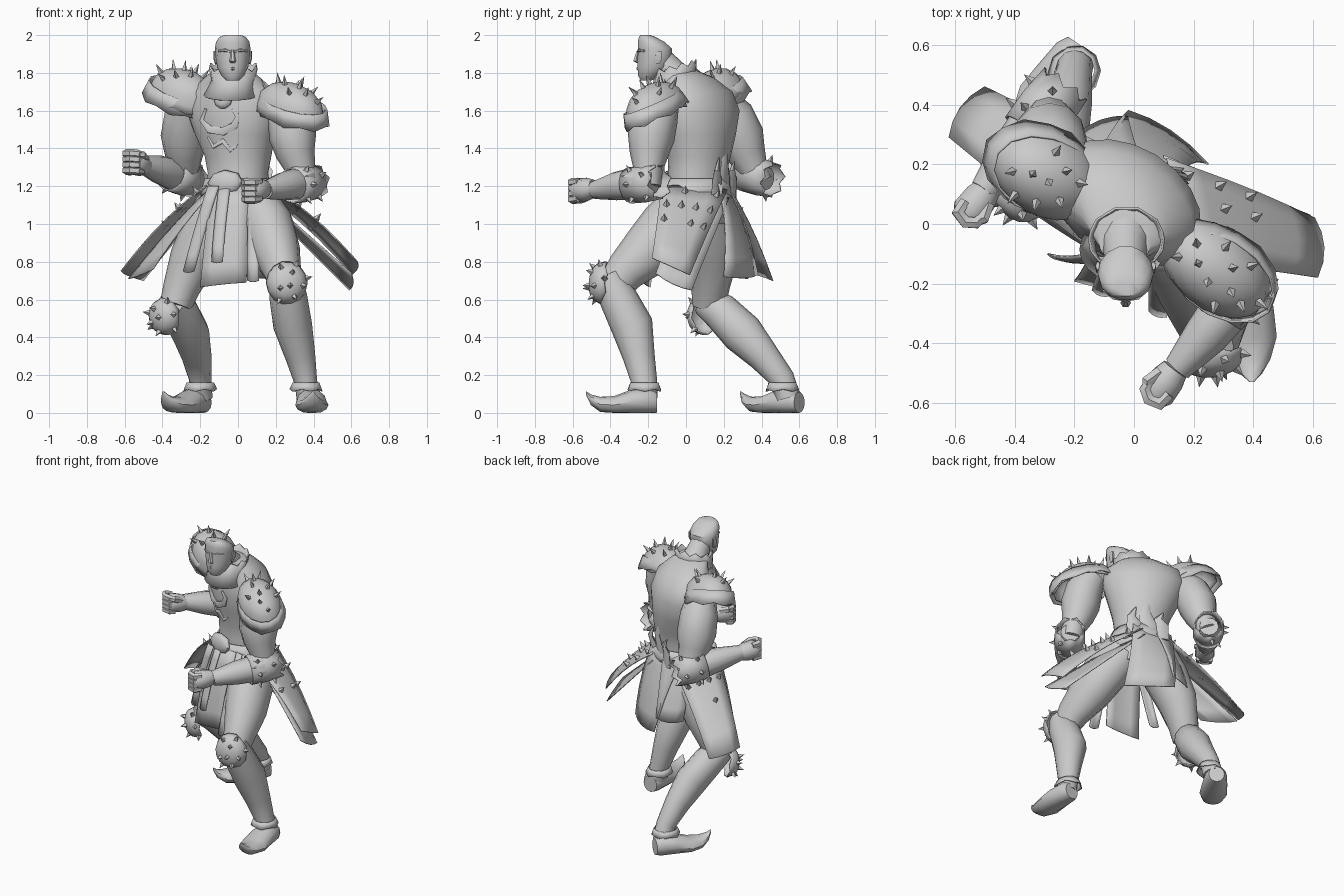
import bpy, bmesh, math, random
from mathutils import Vector as V
from mathutils.bvhtree import BVHTree

if "Cube" in bpy.data.objects:
    bpy.data.objects.remove(bpy.data.objects["Cube"])

random.seed(4)
UP = V((0, 0, 1))
grey = bpy.data.materials.new("plain_grey")
grey.diffuse_color = (0.6, 0.6, 0.6, 1)
grey.use_nodes = True
grey.node_tree.nodes["Principled BSDF"].inputs["Base Color"].default_value = grey.diffuse_color


def finish(name, bm, angle=40, thick=0):
    bmesh.ops.recalc_face_normals(bm, faces=bm.faces[:])
    me = bpy.data.meshes.new(name)
    bm.to_mesh(me)
    bm.free()
    me.materials.append(grey)
    for p in me.polygons:
        p.use_smooth = True
    me.set_sharp_from_angle(angle=math.radians(angle))
    ob = bpy.data.objects.new(name, me)
    bpy.context.collection.objects.link(ob)
    if thick:
        m = ob.modifiers.new("thickness", "SOLIDIFY")
        m.thickness, m.offset = thick, 0
    return ob


def tube(name, pts, ref=(1, 0, 0), axis=None, n=12, caps=True, jag=0, thick=0, floor=False, angle=40):
    """Elliptical rings (x, y, z, a, b) swept along a path; jag makes a toothed first rim."""
    bm = bmesh.new()
    P = [V(p[:3]) for p in pts]
    rings = []
    for i, p in enumerate(pts):
        t = V(axis) if axis else P[min(i + 1, len(P) - 1)] - P[max(i - 1, 0)]
        t.normalize()
        u = V(ref) - t * V(ref).dot(t)
        u.normalize()
        w = t.cross(u)
        ring = []
        for k in range(n):
            f = 2 * math.pi * k / n
            co = P[i] + u * p[3] * math.cos(f) + w * p[4] * math.sin(f)
            if i == 0 and k % 2:
                co -= t * jag
            if floor:
                co.z = max(co.z, 0)
            ring.append(bm.verts.new(co))
        rings.append(ring)
    for r, s in zip(rings, rings[1:]):
        for k in range(n):
            bm.faces.new((r[k], r[(k + 1) % n], s[(k + 1) % n], s[k]))
    if caps:
        bm.faces.new(rings[0])
    if caps or pts[-1][3] < pts[0][3] * 0.5:
        bm.faces.new(rings[-1])
    return finish(name, bm, angle, thick)


def dome(name, c, axis, a, b, h, ref=(1, 0, 0), jag=0.0, n=14):
    d = V(axis).normalized()
    prof = [(-0.25, 1.07), (0, 1), (0.4, 0.92), (0.75, 0.68), (0.95, 0.36), (1, 0.1)]
    return tube(name, [(*(V(c) + d * h * t), a * r, b * r) for t, r in prof],
                ref, tuple(d), n, False, jag, 0.008)


def panel(name, t0, t1, b1, b0, bulge=0.025, tip=0.02):
    """Hanging cloth between a top edge and a bottom edge, bowed outward."""
    t0, t1, b0, b1 = map(V, (t0, t1, b0, b1))
    nrm = (t1 - t0).cross(b0 - t0).normalized()
    mid = (t0 + t1 + b0 + b1) / 4
    if nrm.dot(V((mid.x, mid.y - 0.06, 0.2))) < 0:
        nrm = -nrm
    bm = bmesh.new()
    nu, nv = 4, 5
    g = []
    for j in range(nv + 1):
        v = j / nv
        row = []
        for i in range(nu + 1):
            u = i / nu
            arch = 4 * u * (1 - u)
            co = t0.lerp(t1, u).lerp(b0.lerp(b1, u), v)
            co += nrm * bulge * (arch * 0.6 + math.sin(v * math.pi) * 0.8)
            co += (b0 - t0).normalized() * tip * arch * v
            row.append(bm.verts.new(co))
        g.append(row)
    for j in range(nv):
        for i in range(nu):
            bm.faces.new((g[j][i], g[j][i + 1], g[j + 1][i + 1], g[j + 1][i]))
    return finish(name, bm, 50, 0.006)


def spikes(name, ob, count, rule, r=0.02, h=0.045, gap=0.06, out=None):
    """Four-sided studs on faces of a part that satisfy the rule."""
    bm = bmesh.new()
    faces = [p for p in ob.data.polygons if rule(p.center, p.normal)]
    random.shuffle(faces)
    used = []
    for p in faces:
        if len(used) == count or any((p.center - q).length < gap for q in used):
            continue
        used.append(p.center.copy())
        nrm = -p.normal if out and p.normal.dot(V(out)) < 0 else p.normal.copy()
        m = nrm.to_track_quat('Z', 'Y').to_matrix().to_4x4()
        m.translation = p.center + nrm * h * 0.4
        bmesh.ops.create_cone(bm, segments=4, radius1=r, radius2=0, depth=h, cap_ends=True, matrix=m)
    return finish(name, bm, 20)


# Torso, twisted so the left shoulder leads
TW = (0.85, -0.52, 0)
torso = tube("torso", [(0, .07, 1.0, .15, .13), (0, .06, 1.14, .185, .16), (0, .06, 1.27, .165, .15),
                       (.0, .07, 1.36, .185, .16), (-.015, .07, 1.47, .225, .18), (-.025, .07, 1.6, .27, .19),
                       (-.03, .06, 1.7, .25, .16), (-.03, .02, 1.775, .16, .115), (-.03, -.05, 1.82, .09, .09)],
             TW, (0, 0, 1), 20)
tube("belt", [(0, .06, 1.15, .2, .172), (0, .06, 1.18, .2, .174), (0, .06, 1.24, .178, .16)],
     TW, (0, 0, 1), 20, False, .02, .008)
tree = BVHTree.FromPolygons([v.co for v in torso.data.vertices], [p.vertices[:] for p in torso.data.polygons])


def on_chest(name, path, r):
    pts = []
    for i, (x, z) in enumerate(path):
        y = tree.ray_cast(V((x, -1, z)), V((0, 1, 0)))[0].y
        k = r * (0.35 + 0.65 * math.sin(math.pi * i / (len(path) - 1)))
        pts.append((x, y - r * .2, z, k * .5, k))
    tube(name, pts, (0, 1, 0), n=6)


# Raised chest emblem, medallion and buckle
on_chest("chest_crescent", [(-.17, 1.61), (-.19, 1.55), (-.15, 1.5), (-.08, 1.49), (-.02, 1.52), (0, 1.57), (-.03, 1.61)], .025)
on_chest("chest_curl", [(-.16, 1.46), (-.13, 1.41), (-.08, 1.44), (-.04, 1.39), (.0, 1.42)], .016)
dome("medallion", (-.08, -.13, 1.66), (-.3, -1, .25), .045, .045, .02, n=10)
dome("belt_buckle", (-.07, -.1, 1.22), (-.35, -1, .1), .09, .06, .025, n=8, jag=.01)

# Back waist ornament with pointed flames
for i, (dx, w, h) in enumerate([(-.08, .045, 1.33), (0, .055, 1.42), (.08, .045, 1.35)]):
    cx, cy = .06 + dx, .205 - dx * .5
    tube(f"back_flame_{i}", [(cx, cy - .005, 1.14, w * 1.2, .014), (cx, cy, 1.24, w, .014),
                             (cx + .02, cy, 1.33 if i == 1 else 1.28, w * .6, .012),
                             (cx - .01, cy + .01, h, .004, .004)], TW, n=6)

# Neck, toothed collar and head
tube("neck", [(-.03, -.03, 1.74, .1, .1), (-.03, -.08, 1.81, .075, .075), (-.03, -.14, 1.88, .065, .065)])
tube("collar_outer", [(-.025, -.05, 1.82, .125, .11), (-.025, -.06, 1.76, .11, .115), (-.04, -.085, 1.68, .14, .11)],
     axis=(0, .25, -1), n=20, caps=False, jag=.025, thick=.008)
tube("head", [(-.028, -.21, 1.76, .035, .03), (-.028, -.195, 1.785, .06, .06), (-.028, -.17, 1.83, .082, .088),
              (-.028, -.165, 1.88, .09, .093), (-.028, -.165, 1.93, .094, .092), (-.028, -.185, 1.965, .088, .072),
              (-.028, -.205, 1.99, .07, .045), (-.028, -.215, 2.0, .045, .028)], axis=(0, 0, 1), n=14)
tube("nose", [(-.028, -.25, 1.925, .009, .008), (-.028, -.26, 1.89, .012, .012), (-.028, -.265, 1.863, .018, .016),
              (-.028, -.255, 1.852, .012, .008)], axis=(0, 0, 1), n=6)
tube("mouth", [(-.06, -.238, 1.82, .005, .004), (-.028, -.255, 1.823, .01, .009), (.004, -.238, 1.82, .005, .004)],
     (0, 0, 1), n=6)
for s, side in ((1, "left"), (-1, "right")):
    x = lambda d: -.028 + s * d
    tube(f"brow_{side}", [(x(.008), -.252, 1.912, .008, .008), (x(.04), -.246, 1.92, .009, .009),
                          (x(.075), -.22, 1.917, .006, .006)], (0, 0, 1), n=6)
    tube(f"ear_{side}", [(x(.085), -.15, 1.85, .01, .012), (x(.093), -.145, 1.88, .01, .022),
                         (x(.093), -.14, 1.915, .008, .014)], n=6)

# Arms: shoulder pads, upper arms, bracers and fists
arms = {
    "left": dict(up=[(.24, -.12, 1.66, .09), (.275, -.16, 1.57, .12), (.29, -.185, 1.46, .125), (.305, -.195, 1.37, .103),
                     (.335, -.2, 1.28, .076), (.35, -.2, 1.2, .068)],
                 fore=[(.385, -.17, 1.22, .06), (.345, -.24, 1.22, .088), (.24, -.375, 1.2, .075), (.145, -.485, 1.18, .048)],
                 fist=(.09, -.55, 1.18), palm=-1, pad=(.285, -.165, 1.615), ax=(.08, -.36, .92), ref=(.76, -.65, 0), rad=(.215, .13)),
    "right": dict(up=[(-.24, .17, 1.66, .09), (-.27, .24, 1.57, .12), (-.285, .29, 1.46, .125), (-.285, .32, 1.37, .103),
                      (-.285, .36, 1.28, .076), (-.285, .39, 1.22, .068)],
                  fore=[(-.26, .43, 1.24, .06), (-.315, .36, 1.25, .088), (-.42, .22, 1.29, .075), (-.505, .11, 1.315, .048)],
                  fist=(-.54, .055, 1.32), palm=1, pad=(-.295, .165, 1.685), ax=(.2, -.38, .9), ref=(.82, -.5, 0), rad=(.205, .135)),
}
for side, a in arms.items():
    dbl = lambda L: [(*p, p[3]) for p in L]
    tube(f"upper_arm_{side}", dbl(a["up"]))
    tube(f"forearm_{side}", dbl(a["fore"]), (0, 0, 1))
    e, f = V(a["fore"][0][:3]), V(a["fore"][3][:3])
    d = (f - e).normalized()
    q = [(*(e + d * t), r, r) for t, r in ((-.02, .088), (.06, .096), (.16, .092))]
    cuff = tube(f"elbow_cuff_{side}", q, (0, 0, 1), n=14, caps=False, jag=.03, thick=.008)
    out = d.cross(UP) * a["palm"]
    spikes(f"elbow_spikes_{side}", cuff, 9, lambda c, n: n.dot(out) > -.2, gap=.045)
    # Fist with curled fingers and a thumb
    c, s = V(a["fist"]), UP.cross(d) * a["palm"]
    pt = lambda o, dd, ss, z, r: (*(o + d * dd + s * ss + UP * z), r, r)
    tube(f"hand_{side}", [pt(c, -.08, 0, 0, .048), pt(c, -.04, 0, 0, .06), pt(c, .02, 0, 0, .064), pt(c, .05, 0, 0, .045)],
         (0, 0, 1), n=10)
    for i in range(4):
        z = (i - 1.5) * .03
        tube(f"finger_{side}_{i}", [pt(c, .0, -.035, z, .02), pt(c, .045, -.03, z, .024), pt(c, .055, .01, z, .023),
                                    pt(c, .035, .04, z, .022), pt(c, .0, .045, z, .015)], (0, 0, 1), n=6)
    tube(f"thumb_{side}", [pt(c, -.04, .035, .03, .022), pt(c, .01, .05, .045, .022), pt(c, .04, .035, .04, .014)],
         (0, 0, 1), n=6)
    # Layered pad, long across the shoulder and dropping toward the front
    p, ax, ref = V(a["pad"]), V(a["ax"]).normalized(), a["ref"]
    ra, rb = a["rad"]
    o = V(ref) * -a["palm"]
    top = dome(f"shoulder_pad_{side}", p - o * .01, ax, ra * .92, rb, .125, ref, .012, 18)
    tube(f"shoulder_wing_{side}", [(*(p + o * .02 - ax * .045), ra * .98, rb * 1.12), (*(p + o * .01 + ax * .03), ra * .93, rb)],
         ref, tuple(ax), 14, False, .018, .008)
    spikes(f"shoulder_spikes_{side}", top, 11, lambda c, n: n.z > .5 and (c - p).dot(ax) > .03, .018, .065, .06)

# Legs: thighs, boots, knee guards and curled shoes
legs = {
    "left": dict(thigh=[(.09, .0, 1.1, .13, .14), (.16, -.09, .98, .14, .16), (.2, -.2, .86, .13, .145), (.235, -.32, .75, .1, .11),
                        (.25, -.38, .67, .08, .09)],
                 shin=[(.255, -.41, .73, .08, .08), (.265, -.365, .62, .1, .1), (.29, -.285, .46, .103, .112), (.33, -.25, .3, .08, .085),
                       (.36, -.22, .16, .06, .068), (.375, -.22, .08, .065, .07)],
                 knee=(.26, -.455, .69), kax=(.1, -1, .1), kr=.1, heel=(.385, -.155), toe=(.395, -.53)),
    "right": dict(thigh=[(-.09, .1, 1.1, .13, .14), (-.16, .12, .97, .14, .15), (-.24, .14, .81, .125, .135), (-.3, .13, .66, .098, .1),
                         (-.33, .12, .57, .085, .09)],
                  shin=[(-.35, .1, .59, .08, .08), (-.31, .18, .54, .1, .1), (-.25, .3, .42, .1, .112), (-.22, .41, .3, .08, .085),
                        (-.2, .51, .18, .06, .066), (-.2, .54, .08, .065, .065)],
                  knee=(-.395, .08, .51), kax=(-.65, -.7, -.1), kr=.088, heel=(-.18, .6), toe=(-.395, .29)),
}
for side, g in legs.items():
    tube(f"thigh_{side}", g["thigh"])
    tube(f"boot_shin_{side}", g["shin"])
    k = dome(f"knee_guard_{side}", g["knee"], g["kax"], g["kr"], g["kr"] * 1.05, .055, jag=.012)
    kx = V(g["kax"]).normalized()
    spikes(f"knee_spikes_{side}", k, 9, lambda c, n: n.dot(kx) > 0, .02, .045, .05)
    x, y, z = g["shin"][4][:3]
    h, t = V((*g["heel"], 0)), V((*g["toe"], 0))
    d = t - h
    tube(f"ankle_cuff_{side}", [(x, y, .125, .085, .09), (x, y, .16, .068, .075)], d.cross(UP), (0, 0, 1), 10, False, .012, .006)
    prof = [(0, .055, .05, .055), (.1, .065, .07, .07), (.35, .06, .08, .065), (.6, .042, .088, .047),
            (.8, .045, .065, .04), (.93, .07, .035, .028), (1, .105, .008, .01)]
    tube(f"shoe_{side}", [(*(h + d * s + UP * zz), a, b) for s, zz, a, b in prof], d.cross(UP), tuple(d), floor=True)

# Skirt: side flaps with the rear corner lower, rear panel, loincloth and straps
lf = panel("left_flap_upper", (.17, -.13, 1.2), (.11, .22, 1.18), (.605, .02, .73), (.615, -.18, .82), .03)
panel("left_flap_lower", (.17, -.02, 1.12), (.1, .23, 1.14), (.59, .03, .65), (.6, -.16, .74), .0)
rf = panel("right_flap_upper", (-.18, -.06, 1.2), (-.05, .24, 1.18), (-.5, .46, .7), (-.62, .29, .75), .03)
panel("right_flap_lower", (-.14, -.09, 1.17), (-.19, .08, 1.15), (-.58, .33, .71), (-.45, .12, .76), .012)
spikes("hip_spikes_left", lf, 9, lambda c, n: c.z > .98, .022, .05, .06, (1, 0, .5))
spikes("hip_spikes_right", rf, 8, lambda c, n: c.z > .98, .022, .05, .06, (-1, 0, .5))
panel("rear_panel", (-.13, .21, 1.22), (.15, .17, 1.22), (.25, .2, .72), (-.02, .38, .73), .03)
panel("rear_side_panel", (-.17, .14, 1.21), (.02, .22, 1.21), (-.02, .36, .82), (-.19, .3, .82), .02)
panel("loincloth", (-.14, -.08, 1.2), (.07, -.12, 1.2), (.045, -.22, .69), (-.2, -.19, .665), .02, 0)
for i, (x0, x1, y1, z1) in enumerate([(-.16, -.29, -.12, .75), (-.1, -.14, -.24, .8), (.06, .05, -.31, .7)]):
    panel(f"strap_{i}", (x0, -.1, 1.2), (x0 + .06, -.125, 1.2), (x1 + .06, y1, z1), (x1, y1 + .02, z1), .012, .01)
